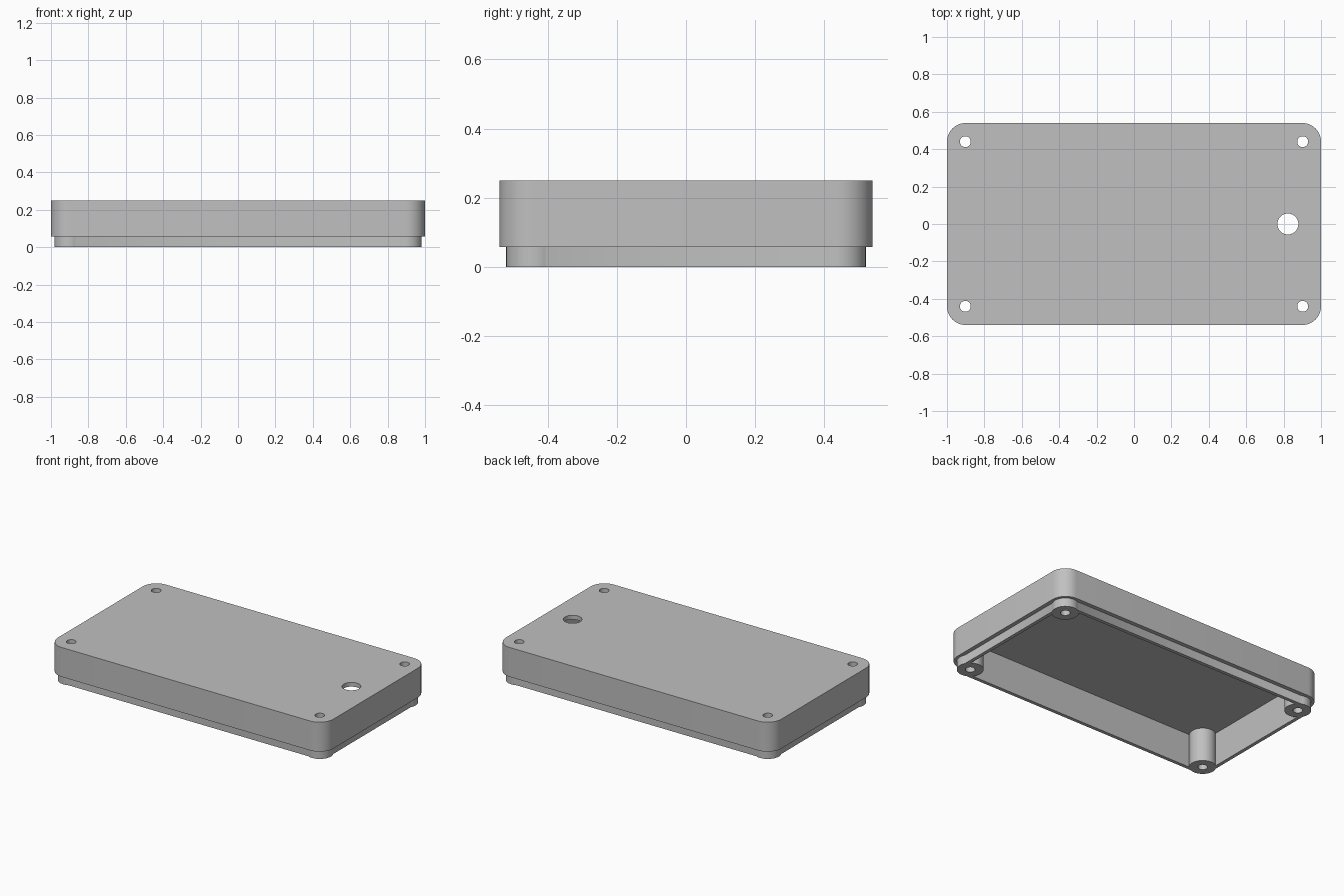
import bpy
import bmesh
from math import cos, sin, pi

default = bpy.data.objects.get("Cube")
if default:
    bpy.data.objects.remove(default, do_unlink=True)

HALF_X, HALF_Y = 1.0, 0.54       # outer shell half sizes
TOP, STEP, CEILING = 0.25, 0.057, 0.222
LIP_INSET, WALL = 0.027, 0.05    # insets of lip face and cavity face
CORNER = 0.1
POST_X, POST_Y, POST_R = 0.902, 0.44, 0.08
SCREW_R = 0.029

grey = bpy.data.materials.new("grey plastic")
grey.use_nodes = True
colour = (0.53, 0.53, 0.53, 1)
grey.diffuse_color = colour
grey.node_tree.nodes["Principled BSDF"].inputs["Base Color"].default_value = colour


def prism(name, outline, z0, z1):
    """Extrude a closed counter-clockwise outline from z0 to z1."""
    bm = bmesh.new()
    base = bm.faces.new([bm.verts.new((x, y, z0)) for x, y in outline])
    top = bmesh.ops.extrude_face_region(bm, geom=[base], use_keep_orig=True)
    moved = [v for v in top["geom"] if isinstance(v, bmesh.types.BMVert)]
    bmesh.ops.translate(bm, verts=moved, vec=(0, 0, z1 - z0))
    bmesh.ops.recalc_face_normals(bm, faces=bm.faces)
    mesh = bpy.data.meshes.new(name)
    bm.to_mesh(mesh)
    bm.free()
    mesh.materials.append(grey)
    ob = bpy.data.objects.new(name, mesh)
    bpy.context.collection.objects.link(ob)
    return ob


def rounded(inset, steps=12):
    """Rounded rectangle, inset from the outer shell."""
    r = CORNER - inset
    cx, cy = HALF_X - CORNER, HALF_Y - CORNER
    points = []
    for q, (sx, sy) in enumerate([(1, 1), (-1, 1), (-1, -1), (1, -1)]):
        for i in range(steps + 1):
            a = (q + i / steps) * pi / 2
            points.append((sx * cx + r * cos(a), sy * cy + r * sin(a)))
    return points


def circle(x, y, r, sides=48):
    return [(x + r * cos(2 * pi * i / sides), y + r * sin(2 * pi * i / sides))
            for i in range(sides)]


def combine(target, tool, operation):
    """Apply a boolean and remove its tool."""
    mod = target.modifiers.new("combine", 'BOOLEAN')
    mod.operation = operation
    mod.solver = 'EXACT'
    mod.object = tool
    bpy.context.view_layer.update()
    bpy.context.view_layer.objects.active = target
    bpy.ops.object.modifier_apply(modifier=mod.name)
    bpy.data.objects.remove(tool, do_unlink=True)


# Outer shell with a recessed lip below and a hollow inside
lid = prism("enclosure_lid", rounded(0), STEP, TOP)
combine(lid, prism("lip", rounded(LIP_INSET), 0, 0.1), 'UNION')
combine(lid, prism("cavity", rounded(WALL), -0.1, CEILING), 'DIFFERENCE')

# Screw posts in the corners, drilled right through
corners = [(sx * POST_X, sy * POST_Y) for sx in (-1, 1) for sy in (-1, 1)]
for x, y in corners:
    combine(lid, prism("post", circle(x, y, POST_R), 0, 0.236), 'UNION')
for x, y in corners:
    combine(lid, prism("screw_hole", circle(x, y, SCREW_R), -0.1, 0.4), 'DIFFERENCE')

# Large round opening in the top
combine(lid, prism("opening", circle(0.823, 0, 0.056), -0.1, 0.4), 'DIFFERENCE')

# Smooth curved walls, sharp edges
bpy.ops.object.select_all(action='DESELECT')
lid.select_set(True)
bpy.context.view_layer.objects.active = lid
bpy.ops.object.shade_smooth_by_angle(angle=pi / 6)
